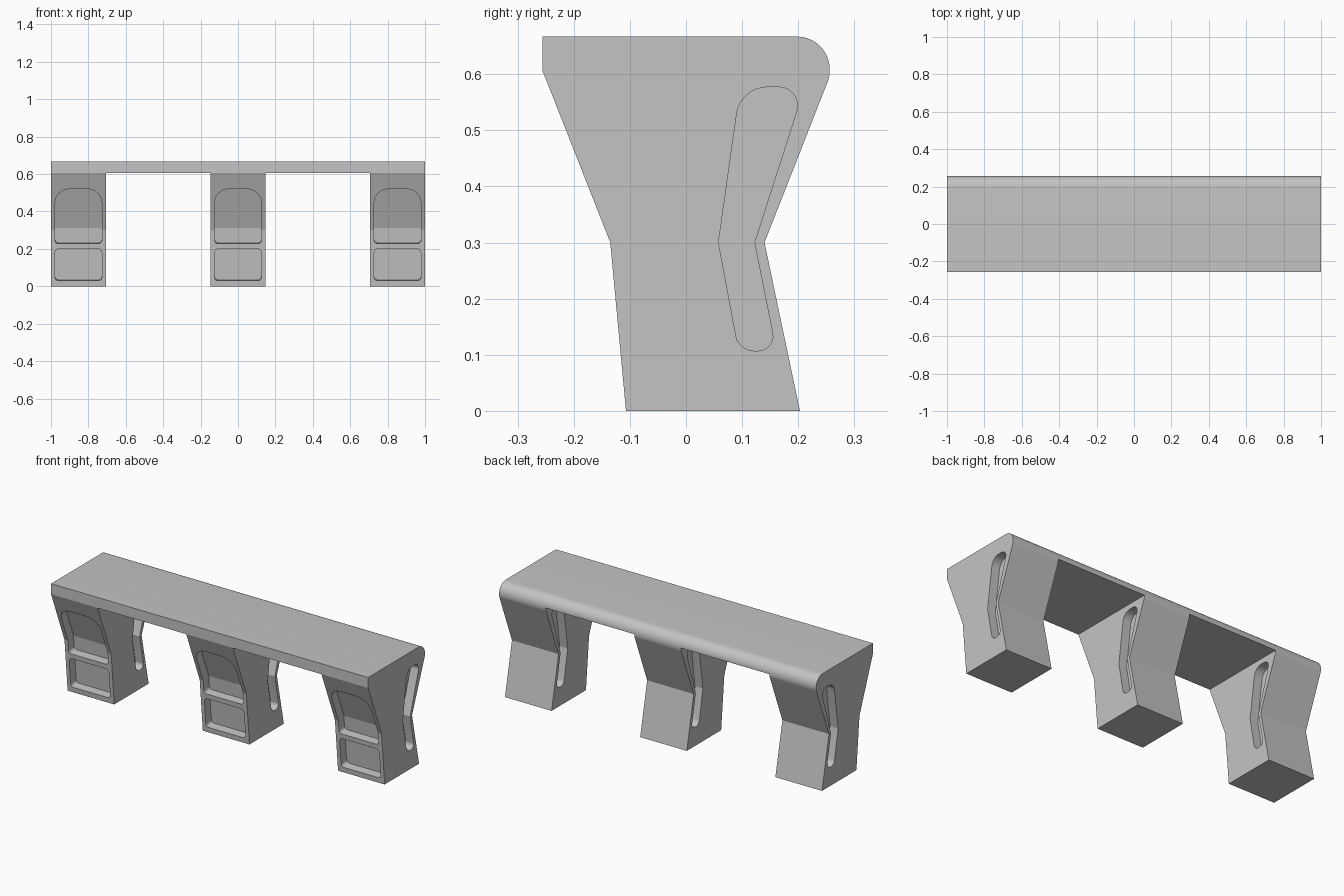
import bpy, bmesh, math
from mathutils import Vector

if "Cube" in bpy.data.objects:
    bpy.data.objects.remove(bpy.data.objects["Cube"])

grey = bpy.data.materials.new("warm_grey")
grey.diffuse_color = (0.55, 0.55, 0.55, 1)
grey.use_nodes = True
grey.node_tree.nodes["Principled BSDF"].inputs["Base Color"].default_value = grey.diffuse_color

DEPTH = 0.05          # depth of all recesses
KINK = 0.30           # height where the legs bend
HALF = 0.147          # half width of a leg
LEGS = (-1 + HALF, 0, 1 - HALF)


def rounded(corners, seg=10):
    """2D outline from (a, b, radius) corners, filleting where radius > 0."""
    out, n = [], len(corners)
    for i, (a, b, r) in enumerate(corners):
        p = Vector((a, b))
        if r == 0:
            out.append(p)
            continue
        u = (Vector(corners[i - 1][:2]) - p).normalized()
        v = (Vector(corners[(i + 1) % n][:2]) - p).normalized()
        half = u.angle(v) / 2
        centre = p + (u + v).normalized() * r / math.sin(half)
        s = p + u * r / math.tan(half) - centre
        e = p + v * r / math.tan(half) - centre
        turn = math.pi - 2 * half
        for k in range(seg + 1):
            t = k / seg
            d = s * math.sin((1 - t) * turn) + e * math.sin(t * turn)
            out.append(centre + d / math.sin(turn) if abs(math.sin(turn)) > 1e-6 else centre + d)
    return out


def to_object(name, bm):
    bmesh.ops.recalc_face_normals(bm, faces=bm.faces[:])
    me = bpy.data.meshes.new(name)
    bm.to_mesh(me)
    bm.free()
    me.materials.append(grey)
    ob = bpy.data.objects.new(name, me)
    bpy.context.collection.objects.link(ob)
    return ob


def prism_x(name, outline, x0, x1):
    """Extrude a (y, z) outline along x."""
    bm = bmesh.new()
    f = bm.faces.new([bm.verts.new((x0, p.x, p.y)) for p in outline])
    ext = bmesh.ops.extrude_face_region(bm, geom=[f], use_keep_orig=True)
    bmesh.ops.translate(bm, vec=(x1 - x0, 0, 0),
                        verts=[g for g in ext["geom"] if isinstance(g, bmesh.types.BMVert)])
    return to_object(name, bm)


# front surface of the leg: position and inward normals below and above the bend
SLOPE_LOW, SLOPE_UP = -0.028 / 0.30, -0.121 / 0.307
N_LOW = Vector((0, 1, -SLOPE_LOW)).normalized()
N_UP = Vector((0, 1, -SLOPE_UP)).normalized()


def on_front(x, z, d):
    """Point at inward distance d from the bent front surface."""
    dz = z - KINK
    p = Vector((x, -0.135 + dz * (SLOPE_UP if dz > 0 else SLOPE_LOW), z))
    if abs(dz) < 1e-4:
        return p + (N_LOW + N_UP) * d / (1 + N_LOW.dot(N_UP))
    return p + (N_UP if dz > 0 else N_LOW) * d


def panel_cutter(name, outline, cx):
    """Cutter whose floor follows the bent leg front."""
    bm = bmesh.new()
    bm.faces.new([bm.verts.new((cx + p.x, 0, p.y)) for p in outline])
    bmesh.ops.bisect_plane(bm, geom=bm.verts[:] + bm.edges[:] + bm.faces[:],
                           plane_co=(0, 0, KINK), plane_no=(0, 0, 1))
    ext = bmesh.ops.extrude_face_region(bm, geom=bm.faces[:], use_keep_orig=True)
    inner = {g for g in ext["geom"] if isinstance(g, bmesh.types.BMVert)}
    for v in bm.verts:
        v.co = on_front(v.co.x, v.co.z, DEPTH if v in inner else -0.02)
    return to_object(name, bm)


# whole body: side profile with rounded rear top edge
body = prism_x("bench_body", rounded([
    (-0.256, 0.667, 0), (-0.256, 0.607, 0), (-0.135, KINK, 0), (-0.107, 0, 0),
    (0.203, 0, 0), (0.14, KINK, 0), (0.256, 0.5955, 0.055), (0.256, 0.667, 0.058)]), -1, 1)

cutters = []
# openings between the legs
for s in (-1, 1):
    a, b = sorted((s * HALF, s * (1 - 2 * HALF)))
    cutters.append(prism_x("leg_gap", [Vector(p) for p in
                   ((-0.5, -0.1), (0.5, -0.1), (0.5, 0.607), (-0.5, 0.607))], a, b))

# bent slots on the sides and two panels on the front of each leg
slot = rounded([(0.058, KINK, 0), (0.094, 0.107, 0.033), (0.1605, 0.107, 0.026),
                (0.122, KINK, 0), (0.211, 0.577, 0.033), (0.097, 0.577, 0.055)], 8)
upper = rounded([(-0.125, 0.228, 0.018), (0.125, 0.228, 0.018),
                 (0.125, 0.52, 0.075), (-0.125, 0.52, 0.075)], 8)
lower = rounded([(-0.125, 0.03, 0.018), (0.125, 0.03, 0.018),
                 (0.125, 0.20, 0.022), (-0.125, 0.20, 0.022)], 6)
for cx in LEGS:
    for s in (-1, 1):
        a, b = sorted((cx + s * (HALF - DEPTH), cx + s * (HALF + 0.02)))
        cutters.append(prism_x("side_slot", slot, a, b))
    cutters.append(panel_cutter("upper_panel", upper, cx))
    cutters.append(panel_cutter("lower_panel", lower, cx))

# cut everything out, then drop the cutters
for c in cutters:
    c.hide_render = True
    m = body.modifiers.new("cut", 'BOOLEAN')
    m.operation, m.solver, m.object = 'DIFFERENCE', 'EXACT', c
bpy.context.view_layer.update()
dg = bpy.context.evaluated_depsgraph_get()
result = bpy.data.meshes.new_from_object(body.evaluated_get(dg))
body.modifiers.clear()
body.data = result
for c in cutters:
    bpy.data.objects.remove(c)

bpy.context.view_layer.objects.active = body
body.select_set(True)
bpy.ops.object.shade_smooth_by_angle(angle=math.radians(14))
